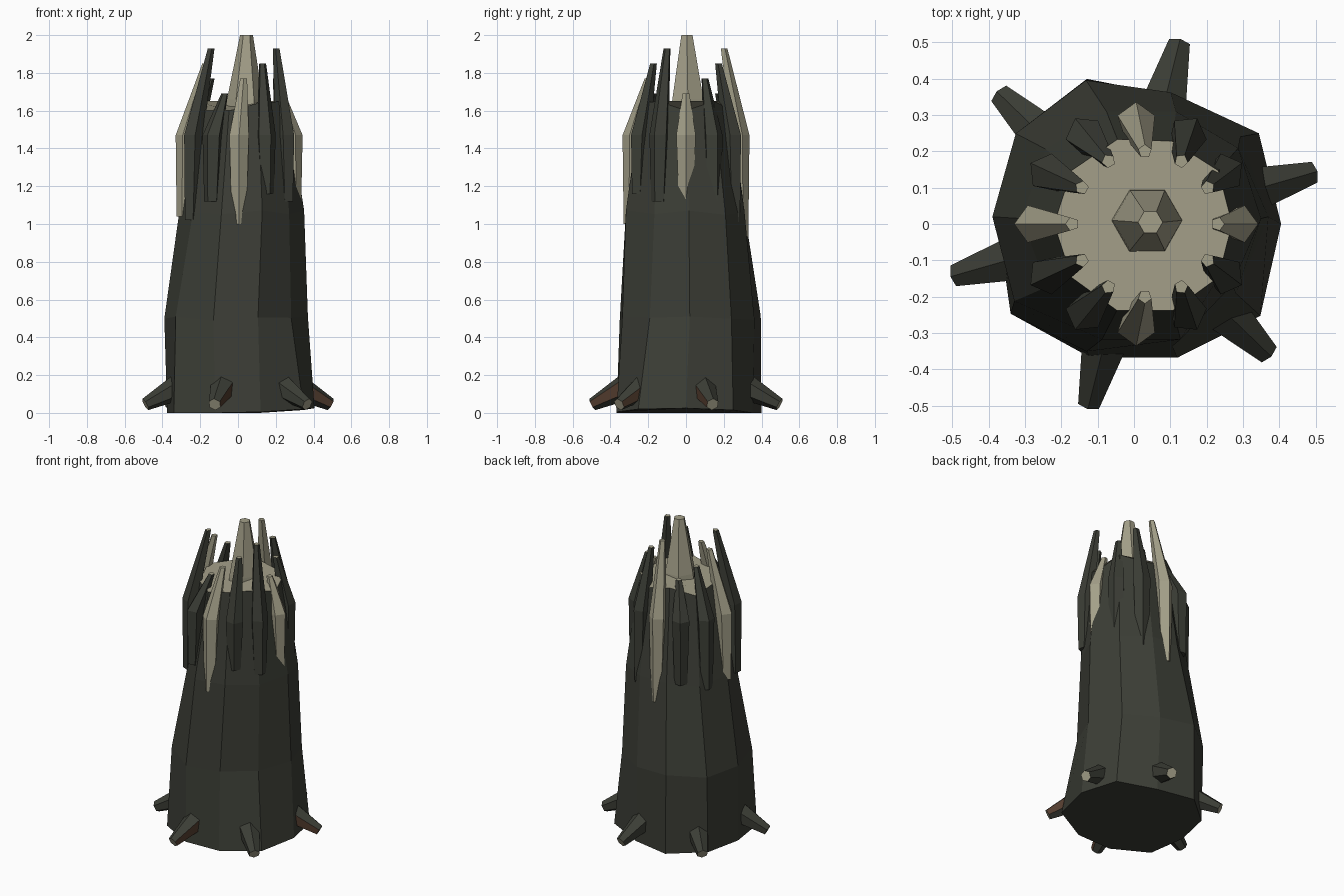
import bpy
import bmesh
from math import sin, cos, pi, radians
from mathutils import Vector

if "Cube" in bpy.data.objects:
    bpy.data.objects.remove(bpy.data.objects["Cube"])


def material(name, rgb):
    m = bpy.data.materials.new(name)
    m.diffuse_color = (*rgb, 1)
    m.use_nodes = True
    m.node_tree.nodes["Principled BSDF"].inputs["Base Color"].default_value = m.diffuse_color
    return m


BARK = material("bark", (0.045, 0.048, 0.037))
WOOD = material("bare_wood", (0.37, 0.35, 0.25))
BROWN = material("root_brown", (0.085, 0.045, 0.027))


def loft(name, rings, mats):
    """Skin a list of vertex rings; materials: side, end cap, accent."""
    n = len(rings[0])
    faces = [tuple(reversed(range(n)))]
    for r in range(len(rings) - 1):
        for i in range(n):
            j = (i + 1) % n
            faces.append((r * n + i, r * n + j, (r + 1) * n + j, (r + 1) * n + i))
    faces.append(tuple(range((len(rings) - 1) * n, len(rings) * n)))
    me = bpy.data.meshes.new(name)
    me.from_pydata([v for ring in rings for v in ring], [], faces)
    for m in mats:
        me.materials.append(m)
    me.polygons[len(faces) - 1].material_index = 1
    ob = bpy.data.objects.new(name, me)
    bpy.context.collection.objects.link(ob)
    return ob


def ring(center, u, v, radius, n, start=0.0):
    return [Vector(center) + radius * (cos(start + 2 * pi * i / n) * u + sin(start + 2 * pi * i / n) * v)
            for i in range(n)]


X, Y, Z = Vector((1, 0, 0)), Vector((0, 1, 0)), Vector((0, 0, 1))

# Ten-sided leaning trunk with irregular rings and a jagged rim
profile = [
    (0.00, 0.00, 0.00, [.405, .425, .37, .42, .40, .375, .42, .387, .387, .43]),
    (0.50, -0.01, 0.02, [.38, .375, .36, .395, .39, .38, .395, .39, .375, .36]),
    (1.06, 0.02, 0.015, [.33, .33, .31, .31, .325, .33, .32, .35, .35, .31]),
    (0.00, 0.03, 0.00, [.24, .25, .24, .245, .25, .25, .25, .25, .25, .25]),
]
base_z = [.025, .015, 0, 0, 0, 0, 0, 0, .005, .02]
rim_z = [1.60, 1.65, 1.61, 1.65, 1.60, 1.65, 1.60, 1.60, 1.64, 1.65]
trunk_rings = []
for k, (z, cx, cy, radii) in enumerate(profile):
    dz = base_z if k == 0 else rim_z if k == 3 else [0.012 * sin(i * 2.3 + k) for i in range(10)]
    trunk_rings.append([Vector((cx + r * cos(i * pi / 5), cy + r * sin(i * pi / 5), z + dz[i]))
                        for i, r in enumerate(radii)])
loft("trunk", trunk_rings, [BARK, WOOD])

# Heartwood spike in the broken top
loft("heart_spike", [ring((.035, .01, 1.55), X, Y, .105, 6),
                     ring((.037, .01, 1.66), X, Y, .095, 6),
                     ring((.045, .005, 2.0), X, Y, .034, 6)], [WOOD, WOOD])

# Twelve splinters around the rim, bent inward at the top
bottoms = [1.12, 1.02, 1.0, .93, 1.06, 1.02, 1.04, 1.02, 1.12, 1.0, 1.16, 1.12]
for i in range(12):
    a = i * pi / 6
    out, side = Vector((cos(a), sin(a), 0)), Vector((-sin(a), cos(a), 0))
    top = 1.69 + 0.08 * (i % 4)
    loft(f"splinter_{i + 1}", [
        ring(out * .29 + Vector((.005, 0, bottoms[i])), out, side, .04, 5),
        ring(out * .282 + Vector((.006, 0, 1.47)), out, side, .054, 5),
        ring(out * .2 + Vector((.03, 0, top)), out, side, .019, 5),
    ], [WOOD if i % 3 == 0 else BARK, WOOD])

# Six stubby roots, some with a brown flank
for i in range(6):
    a = radians(16 + 60 * i)
    out, side = Vector((cos(a), sin(a), 0)), Vector((-sin(a), cos(a), 0))
    axis = Vector((out.x * .24, out.y * .24, -.125)).normalized()
    up = axis.cross(side)
    root = loft(f"root_{i + 1}", [
        ring(out * .28 + Z * .16, side, up, .08, 6, pi / 2),
        ring(out * .51 + Z * .045, side, up, .034, 6, pi / 2),
    ], [BARK, WOOD, BROWN])
    if i in (0, 4, 5):
        root.data.polygons[2 if i == 0 else 5].material_index = 2

# Consistent outward normals
for ob in bpy.context.collection.objects:
    bm = bmesh.new()
    bm.from_mesh(ob.data)
    bmesh.ops.recalc_face_normals(bm, faces=bm.faces)
    bm.to_mesh(ob.data)
    bm.free()
